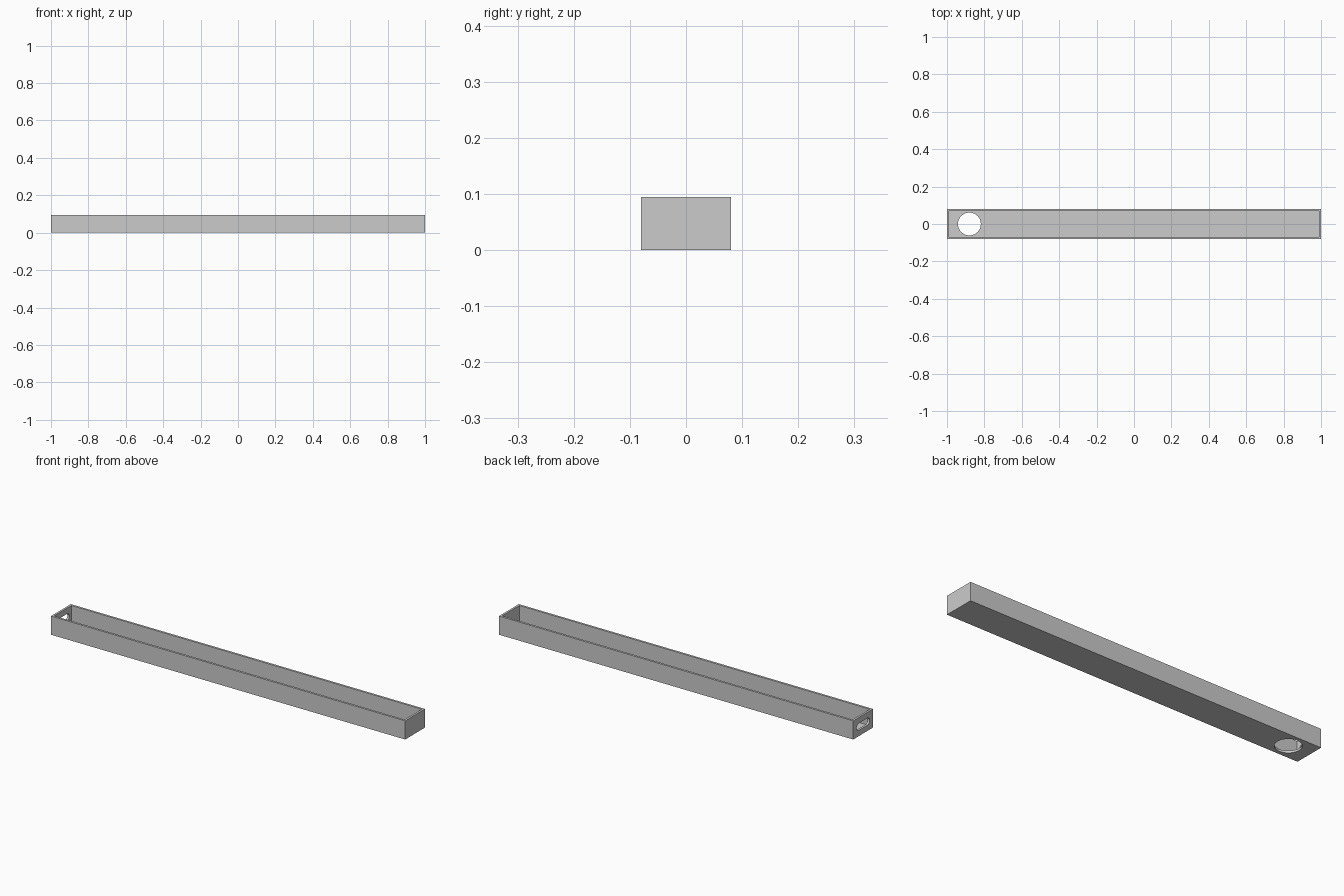
import bpy
from mathutils import Matrix
from math import pi

cube = bpy.data.objects.get("Cube")
if cube:
    bpy.data.objects.remove(cube, do_unlink=True)

LENGTH, WIDTH, HEIGHT, WALL = 2.0, 0.16, 0.095, 0.011
HOLE_X, HOLE_R = -0.88, 0.061
SLOT_W, SLOT_H = 0.104, 0.036

grey = bpy.data.materials.new("light_grey")
grey.use_nodes = True
colour = (0.6, 0.6, 0.6, 1)
grey.diffuse_color = colour
grey.node_tree.nodes["Principled BSDF"].inputs["Base Color"].default_value = colour


def box(name, size, centre):
    bpy.ops.mesh.primitive_cube_add(size=1)
    ob = bpy.context.object
    ob.name = name
    ob.data.transform(Matrix.Translation(centre) @ Matrix.Diagonal((*size, 1)))
    ob.data.materials.append(grey)
    return ob


def cylinder(name, radius, depth, centre, along_x=False):
    bpy.ops.mesh.primitive_cylinder_add(vertices=48, radius=radius, depth=depth)
    ob = bpy.context.object
    ob.name = name
    turn = Matrix.Rotation(pi / 2, 4, 'Y') if along_x else Matrix()
    ob.data.transform(Matrix.Translation(centre) @ turn)
    ob.data.materials.append(grey)
    return ob


def cut(target, cutter):
    mod = target.modifiers.new("cut", 'BOOLEAN')
    mod.operation = 'DIFFERENCE'
    mod.solver = 'EXACT'
    mod.object = cutter
    bpy.context.view_layer.objects.active = target
    bpy.ops.object.modifier_apply(modifier=mod.name)
    bpy.data.objects.remove(cutter, do_unlink=True)


# Open channel: solid bar hollowed from above
tray = box("channel_tray", (LENGTH, WIDTH, HEIGHT), (0, 0, HEIGHT / 2))
cut(tray, box("cavity", (LENGTH - 2 * WALL, WIDTH - 2 * WALL, HEIGHT),
              (0, 0, WALL + HEIGHT / 2)))

# Round hole through the floor
cut(tray, cylinder("floor_hole", HOLE_R, 4 * WALL, (HOLE_X, 0, 0)))

# Rounded slot through the end wall, as a bar with two round ends
end, mid, reach = -LENGTH / 2, HEIGHT / 2, (SLOT_W - SLOT_H) / 2
for side in (-1, 1):
    cut(tray, cylinder("slot_end", SLOT_H / 2, 4 * WALL, (end, side * reach, mid), True))
cut(tray, box("slot_middle", (4 * WALL, 2 * reach, SLOT_H), (end, 0, mid)))

# Smooth only the curved hole walls
bpy.ops.object.select_all(action='DESELECT')
tray.select_set(True)
bpy.context.view_layer.objects.active = tray
bpy.ops.object.shade_smooth_by_angle(angle=pi / 6)
